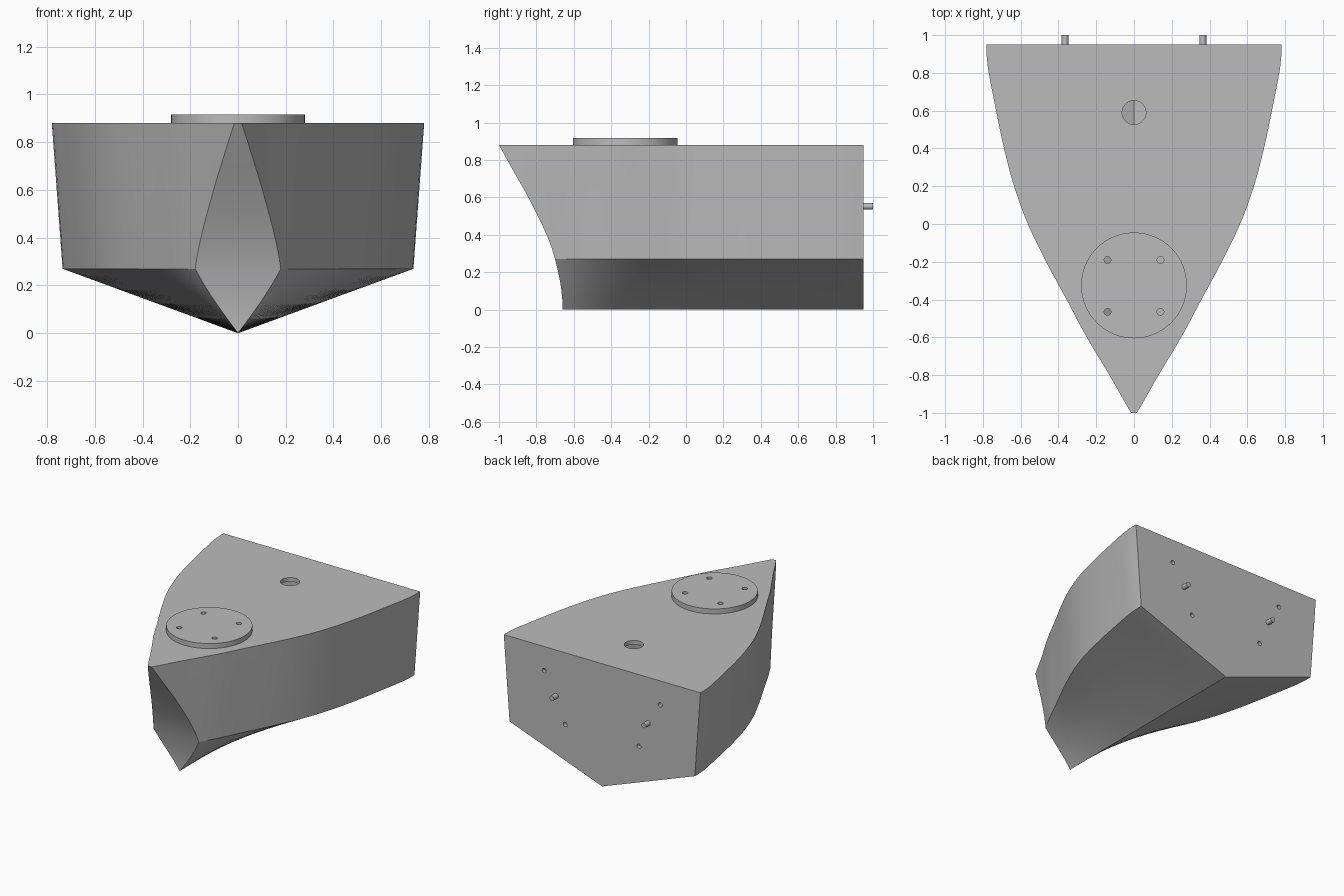
import bpy, bmesh, math
from mathutils import Matrix

if "Cube" in bpy.data.objects:
    bpy.data.objects.remove(bpy.data.objects["Cube"])

grey = bpy.data.materials.new("hull grey")
grey.diffuse_color = (0.5, 0.5, 0.5, 1)
grey.use_nodes = True
grey.node_tree.nodes["Principled BSDF"].inputs["Base Color"].default_value = grey.diffuse_color

# Deck half-width along y, and stem position along z
DECK = [(-1, .015), (-.955, .042), (-.8, .13), (-.6, .25), (-.4, .357), (-.2, .465),
        (0, .562), (.2, .635), (.4, .688), (.6, .73), (.85, .777), (.95, .78)]
STEM = [(0, -.66), (.1, -.665), (.27, -.70), (.4, -.745), (.6, -.843), (.75, -.928), (.88, -1)]
CHINE, TOP, STERN = .27, .88, .95


def curve(pts, u):
    """Smooth interpolation through (u, value) points."""
    u = min(max(u, pts[0][0]), pts[-1][0])
    k = max(i for i in range(len(pts) - 1) if pts[i][0] <= u or i == 0)

    def slope(i):
        a, b = pts[max(i - 1, 0)], pts[min(i + 1, len(pts) - 1)]
        return (b[1] - a[1]) / (b[0] - a[0])
    (u0, v0), (u1, v1) = pts[k], pts[k + 1]
    h = u1 - u0
    t = (u - u0) / h
    return ((2*t**3 - 3*t*t + 1) * v0 + (t**3 - 2*t*t + t) * h * slope(k)
            + (3*t*t - 2*t**3) * v1 + (t**3 - t*t) * h * slope(k + 1))


def finish(bm, name):
    bmesh.ops.recalc_face_normals(bm, faces=bm.faces)
    me = bpy.data.meshes.new(name)
    bm.to_mesh(me)
    bm.free()
    me.materials.append(grey)
    ob = bpy.data.objects.new(name, me)
    bpy.context.collection.objects.link(ob)
    return ob


def hull_body(name, inset=0.0):
    """Closed V-bottom hull; inset gives the smaller inner cavity."""
    bm = bmesh.new()
    zs = [CHINE * i / 4 for i in range(5)] + [CHINE + (TOP - CHINE) * i / 10 for i in range(1, 11)]
    n = 32
    sides = {1: [], -1: []}
    for z in zs:
        bow = curve(STEM, z) + inset * 4
        flare = z / CHINE * .942 if z < CHINE else .942 + .058 * (z - CHINE) / (TOP - CHINE)
        for s in sides:
            row = []
            for j in range(n + 1):
                y = bow + (STERN - inset - bow) * j / n
                w = curve(DECK, y) * flare - inset * min(1, z / CHINE)
                row.append(bm.verts.new((s * w, y, inset + z * (TOP - 2 * inset) / TOP)))
            sides[s].append(row)
    R, L = sides[1], sides[-1]
    for i in range(len(zs) - 1):
        for g in (R, L):                                   # bottom and topsides
            for j in range(n):
                bm.faces.new((g[i][j], g[i][j+1], g[i+1][j+1], g[i+1][j]))
        for j in (0, n):                                   # stem face and transom
            bm.faces.new((R[i][j], R[i+1][j], L[i+1][j], L[i][j]))
    for j in range(n):                                     # deck
        bm.faces.new((R[-1][j], R[-1][j+1], L[-1][j+1], L[-1][j]))
    bmesh.ops.remove_doubles(bm, verts=bm.verts, dist=1e-5)
    return finish(bm, name)


def cylinders(name, places, r, depth, axis="Z", seg=24):
    """One mesh holding a cylinder centred at each place."""
    bm = bmesh.new()
    turn = Matrix.Rotation(math.pi / 2, 4, "X") if axis == "Y" else Matrix()
    for p in places:
        bmesh.ops.create_cone(bm, cap_ends=True, segments=seg, radius1=r, radius2=r,
                              depth=depth, matrix=Matrix.Translation(p) @ turn)
    return finish(bm, name)


def select(ob):
    bpy.ops.object.select_all(action="DESELECT")
    ob.select_set(True)
    bpy.context.view_layer.objects.active = ob


def cut(ob, cutter):
    select(ob)
    m = ob.modifiers.new("cut", "BOOLEAN")
    m.operation, m.solver, m.object = "DIFFERENCE", "EXACT", cutter
    bpy.ops.object.modifier_apply(modifier=m.name)


# Hollow hull and round deck plate
hull = hull_body("hull")
plate = cylinders("deck_plate", [(0, -.325, .8975)], .28, .037, seg=64)
cavity = hull_body("cavity_cutter", .03)

# Holes for bolts, the deck opening and the transom
bolts = cylinders("bolt_cutter", [(x, y, .9) for x in (-.14, .14) for y in (-.19, -.465)], .018, .2)
opening = cylinders("opening_cutter", [(0, .59, .88)], .063, .2, seg=48)
transom = cylinders("transom_cutter", [(s * x, .95, z) for s in (-1, 1)
                    for x, z in ((.46, .707), (.292, .366))], .016, .2, "Y")
for c in (cavity, bolts, opening, transom):
    cut(hull, c)
cut(plate, bolts)
for c in (cavity, bolts, opening, transom):
    bpy.data.objects.remove(c)

# Pins on the transom
pins = cylinders("transom_pins", [(s * .365, .965, .552) for s in (-1, 1)], .018, .07, "Y")

for ob in (hull, plate, pins):
    select(ob)
    bpy.ops.object.shade_smooth_by_angle(angle=math.radians(30))
